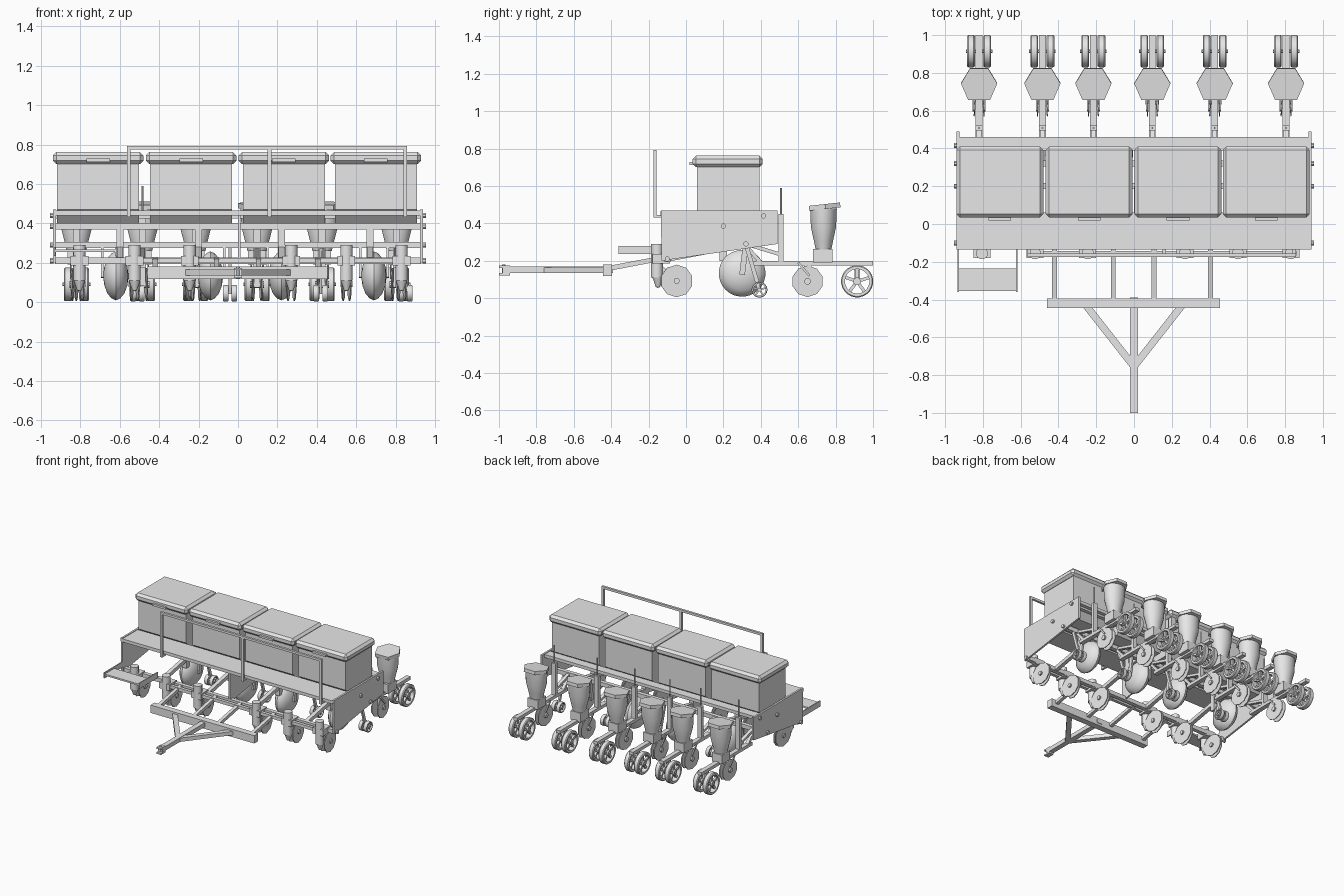
import bpy, bmesh, math
from mathutils import Vector, Matrix

if "Cube" in bpy.data.objects:
    bpy.data.objects.remove(bpy.data.objects["Cube"])

grey = bpy.data.materials.new("plain_grey")
grey.use_nodes = True
grey.diffuse_color = (0.8, 0.8, 0.8, 1)
grey.node_tree.nodes["Principled BSDF"].inputs["Base Color"].default_value = (0.8, 0.8, 0.8, 1)


def finish(name, bm, smooth=False):
    bmesh.ops.remove_doubles(bm, verts=bm.verts, dist=1e-5)
    bmesh.ops.recalc_face_normals(bm, faces=bm.faces)
    mesh = bpy.data.meshes.new(name)
    bm.to_mesh(mesh)
    bm.free()
    mesh.materials.append(grey)
    if smooth:
        mesh.shade_smooth()
        mesh.set_sharp_from_angle(angle=math.radians(35))
    obj = bpy.data.objects.new(name, mesh)
    bpy.context.collection.objects.link(obj)
    return obj


def box(name, x, y, z):
    """Block from three (low, high) ranges."""
    bm = bmesh.new()
    bmesh.ops.create_cube(bm, size=1)
    for v in bm.verts:
        v.co = [r[0] + (c + 0.5) * (r[1] - r[0]) for c, r in zip(v.co, (x, y, z))]
    return finish(name, bm)


def bar(name, a, b, w, h):
    """Rectangular bar between two points."""
    a, b = Vector(a), Vector(b)
    obj = box(name, (-w / 2, w / 2), (-h / 2, h / 2), (0, (b - a).length))
    d = (b - a).normalized()
    side = d.cross((0, 0, 1))
    side = side.normalized() if side.length > 0.01 else Vector((1, 0, 0))
    rot = Matrix((side, d.cross(side), d)).transposed()
    obj.matrix_world = Matrix.Translation(a) @ rot.to_4x4()
    return obj


def prism(name, pts, lo, hi, axis="x"):
    """Extrude an outline along x, or along z."""
    bm = bmesh.new()
    place = (lambda p, t: (t, *p)) if axis == "x" else (lambda p, t: (*p, t))
    rings = [[bm.verts.new(place(p, t)) for p in pts] for t in (lo, hi)]
    bm.faces.new(rings[0])
    bm.faces.new(rings[1])
    for i in range(len(pts)):
        j = (i + 1) % len(pts)
        bm.faces.new((rings[0][i], rings[0][j], rings[1][j], rings[1][i]))
    return finish(name, bm)


def lathe(name, profile, at, n=24, axis="x", closed=False):
    """Revolve (radius, offset) points about an axis through a point."""
    bm = bmesh.new()
    rings = []
    for r, t in profile:
        ring = []
        for i in range(n):
            a = math.tau * (i + 0.5) / n
            c, s = r * math.cos(a), r * math.sin(a)
            ring.append(bm.verts.new((t, c, s) if axis == "x" else (c, s, t)))
        rings.append(ring)
    pairs = list(zip(rings, rings[1:] + rings[:1]))
    for p, q in pairs if closed else pairs[:-1]:
        for i in range(n):
            j = (i + 1) % n
            bm.faces.new((p[i], p[j], q[j], q[i]))
    obj = finish(name, bm, True)
    obj.location = at
    return obj


def cyl(name, at, r, half, n=16, axis="x"):
    return lathe(name, [(0, -half), (r, -half), (r, half), (0, half)], at, n, axis)


def spoked_wheel(name, at, r, half):
    rim = [(r, -half * 0.7), (r, half * 0.7), (r * 0.94, half), (r * 0.76, half),
           (r * 0.76, -half), (r * 0.94, -half)]
    lathe(name + "_rim", rim, at, 24, closed=True)
    cyl(name + "_hub", at, r * 0.24, half, 12)
    for i in range(5):
        a = math.tau * i / 5 + 0.3
        tip = Vector(at) + Vector((0, math.cos(a), math.sin(a))) * r * 0.8
        bar(name + "_spoke", at, tip, r * 0.2, r * 0.2)


# Main frame: end plates, middle plate, deck strips and bolted cross bars
outline = [(-0.135, 0.47), (0.49, 0.47), (0.49, 0.29), (-0.13, 0.2)]
for s in (-1, 1):
    prism("end_plate", outline, s * 0.925, s * 0.94)
prism("middle_plate", [(-0.12, 0.45), (0.2, 0.45), (0.2, 0.25), (-0.12, 0.2)], 0.0, 0.012)
box("front_deck", (-0.93, 0.93), (-0.135, 0.06), (0.44, 0.465))
box("rear_deck", (-0.93, 0.93), (0.39, 0.46), (0.44, 0.465))
for y, z in ((0.415, 0.44), (0.2, 0.385), (0.32, 0.29), (-0.1, 0.21)):
    box("cross_bar", (-0.93, 0.93), (y - 0.016, y + 0.016), (z - 0.016, z + 0.016))
    for s in (-1, 1):
        cyl("bolt_head", (s * 0.945, y, z), 0.014, 0.009, 8)
for x in (-0.6, -0.2, 0.22, 0.67):
    box("frame_strut", (x - 0.018, x + 0.018), (0.18, 0.22), (0.2, 0.45))
    bar("lower_frame_rail", (x, -0.1, 0.21), (x, 0.32, 0.29), 0.03, 0.03)

# Four lidded seed boxes
for x in (-0.71, -0.2375, 0.2325, 0.7):
    box("seed_box", (x - 0.208, x + 0.208), (0.06, 0.393), (0.47, 0.705))
    hopper = box("seed_box_funnel", (x - 0.208, x + 0.208), (0.06, 0.393), (0.4, 0.475))
    for v in hopper.data.vertices:
        if v.co.z < 0.45:
            v.co.y = 0.2265 + (v.co.y - 0.2265) * 0.6
    lid = box("seed_box_lid", (x - 0.23, x + 0.23), (0.035, 0.41), (0.7, 0.762))
    bevel = lid.modifiers.new("bevel", "BEVEL")
    bevel.width = 0.018
    bevel.segments = 1
    box("lid_handle", (x - 0.06, x + 0.06), (0.018, 0.04), (0.712, 0.728))

# Guard rail
for x in (-0.555, 0.16, 0.848):
    box("rail_post", (x - 0.009, x + 0.009), (-0.175, -0.157), (0.435, 0.79))
    box("rail_foot", (x - 0.009, x + 0.009), (-0.175, -0.12), (0.432, 0.445))
box("rail_top", (-0.564, 0.857), (-0.175, -0.157), (0.774, 0.792))

# Boarding step
box("step_tread", (-0.93, -0.62), (-0.355, -0.235), (0.255, 0.268))
for x in (-0.93, -0.62):
    box("step_bracket", (x - 0.004, x + 0.004), (-0.36, -0.13), (0.235, 0.28))

# Hitch
box("hitch_beam", (-0.46, 0.455), (-0.445, -0.395), (0.118, 0.18))
box("hitch_tongue", (-0.02, 0.02), (-0.98, -0.39), (0.135, 0.168))
for z in (0.128, 0.168):
    box("hitch_jaw", (-0.02, 0.02), (-1, -0.94), (z - 0.006, z + 0.006))
cyl("hitch_pin", (0, -0.975, 0.15), 0.01, 0.03, 8, "z")
for s in (-1, 1):
    bar("hitch_brace", (s * 0.255, -0.43, 0.15), (0, -0.755, 0.15), 0.038, 0.03)
for x in (-0.42, -0.11, 0.105, 0.405):
    bar("hitch_arm", (x, -0.41, 0.16), (x, -0.12, 0.215), 0.026, 0.026)

# Front row: tubular shanks with pointed shoes and cutting discs
box("front_tool_bar", (-0.56, 0.87), (-0.168, -0.143), (0.2, 0.225))
for x in (-0.805, -0.525, -0.245, 0.27, 0.55, 0.83):
    box("front_clamp", (x - 0.045, x + 0.045), (-0.18, -0.085), (0.185, 0.235))
    cyl("front_shank", (x, -0.155, 0.2), 0.032, 0.09, 12, "z")
    lathe("front_shoe", [(0, 0.055), (0.012, 0.06), (0.032, 0.115)], (x, -0.15, 0), 12, "z")
    bar("front_disc_arm", (x, -0.15, 0.17), (x, -0.05, 0.092), 0.022, 0.03)
    for s in (-1, 1):
        disc = cyl("front_disc", (x + s * 0.016, -0.05, 0.092), 0.087, 0.003, 10)
        disc.rotation_euler.z = s * 0.1
    cyl("front_disc_hub", (x, -0.05, 0.092), 0.016, 0.03, 10)

# Domed ground wheels under the frame, each followed by a small spoked wheel
dome = [(0, -0.065), (0.05, -0.058), (0.09, -0.043), (0.115, -0.022), (0.125, 0)]
dome += [(r, -t) for r, t in reversed(dome[:-1])]
for x, dx in ((-0.62, 0.11), (-0.14, 0.1), (0.22, 0.2), (0.69, 0.16)):
    lathe("ground_wheel", dome, (x, 0.3, 0.133), 28)
    for s in (-1, 1):
        bar("ground_wheel_fork", (x + s * 0.07, 0.3, 0.125), (x + s * 0.07, 0.32, 0.29), 0.012, 0.03)
    w = x + dx
    for s in (-1, 1):
        spoked_wheel("small_wheel", (w + s * 0.022, 0.393, 0.045), 0.042, 0.014)
    bar("small_wheel_arm", (w, 0.393, 0.045), (w, 0.32, 0.29), 0.014, 0.022)

# Rear row units: beam, hanger, seed bucket, opener discs and press wheels
lid_outline = [(-0.048, 0.08), (0.048, 0.08), (0.096, 0), (0.058, -0.088), (-0.058, -0.088), (-0.096, 0)]
for x in (-0.82, -0.485, -0.215, 0.097, 0.427, 0.805):
    box("unit_beam", (x - 0.018, x + 0.018), (0.36, 1.0), (0.175, 0.2))
    bar("unit_upper_link", (x, 0.32, 0.29), (x, 0.5, 0.235), 0.026, 0.02)
    bar("unit_lower_link", (x, 0.32, 0.28), (x, 0.4, 0.19), 0.026, 0.02)
    box("unit_post", (x - 0.018, x + 0.018), (0.495, 0.522), (0.19, 0.45))
    cyl("unit_rod", (x, 0.508, 0.5), 0.005, 0.09, 8, "z")
    box("bucket_base", (x - 0.045, x + 0.045), (0.678, 0.782), (0.19, 0.262))
    bucket = lathe("seed_bucket", [(0, 0.26), (0.05, 0.26), (0.062, 0.31), (0.08, 0.38), (0.085, 0.48), (0, 0.48)],
                   (x, 0.735, 0), 20, "z")
    bucket.scale.y = 0.85
    lid = prism("bucket_lid", lid_outline, -0.013, 0.013, "z")
    lid.location = (x, 0.745, 0.49)
    lid.rotation_euler.x = 0.11
    bar("opener_arm", (x, 0.65, 0.18), (x, 0.65, 0.075), 0.03, 0.04)
    for s in (-1, 1):
        disc = cyl("opener_disc", (x + s * 0.02, 0.65, 0.09), 0.084, 0.003, 10)
        disc.rotation_euler.z = s * 0.08
        bar("disc_scraper", (x + s * 0.03, 0.6, 0.19), (x + s * 0.03, 0.66, 0.12), 0.008, 0.012)
        spoked_wheel("press_wheel", (x + s * 0.043, 0.915, 0.09), 0.086, 0.02)
    cyl("opener_hub", (x, 0.65, 0.09), 0.018, 0.035, 10)
    cyl("press_axle", (x, 0.915, 0.09), 0.01, 0.07, 8)
    bar("press_wheel_strut", (x, 0.915, 0.185), (x, 0.915, 0.085), 0.016, 0.03)
